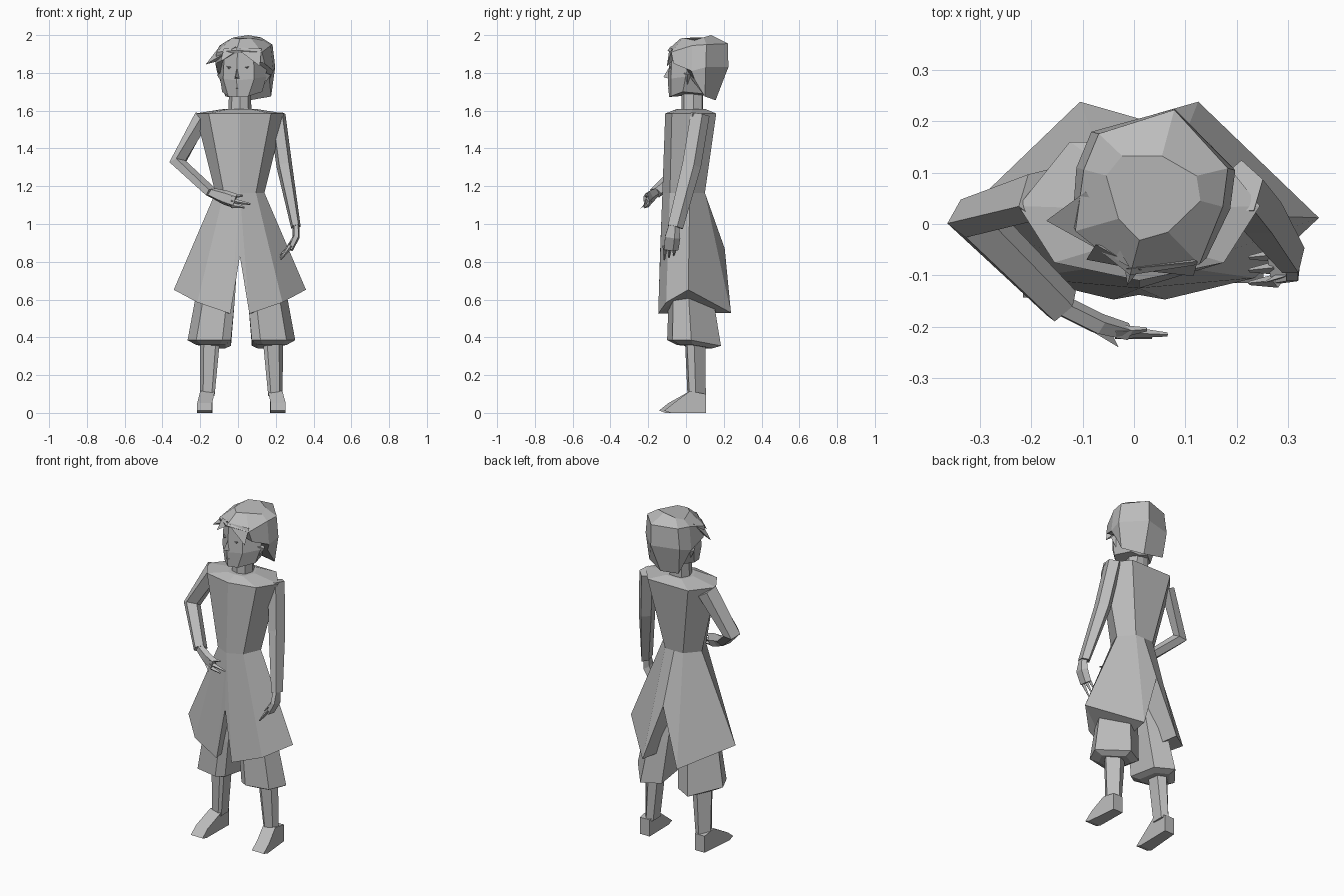
import bpy, bmesh, math
from mathutils import Vector, Matrix

old = bpy.data.objects.get("Cube")
if old:
    bpy.data.objects.remove(old, do_unlink=True)

grey = bpy.data.materials.new("plain_grey")
grey.use_nodes = True
GREY = (0.5, 0.5, 0.5, 1)
grey.diffuse_color = GREY
bsdf = grey.node_tree.nodes["Principled BSDF"]
bsdf.inputs["Base Color"].default_value = GREY
bsdf.inputs["Roughness"].default_value = 0.8

MID = 0.01                       # body centre line
HEAD = Matrix.Translation((0.035, 0.06, 0)) @ Matrix.Rotation(math.radians(-15), 4, 'Z')
BODY = Matrix.Translation((MID, 0, 0))


def build(name, verts, faces, mat=Matrix.Identity(4)):
    bm = bmesh.new()
    vs = [bm.verts.new(mat @ Vector(v)) for v in verts]
    for f in faces:
        bm.faces.new([vs[i] for i in f])
    bmesh.ops.recalc_face_normals(bm, faces=bm.faces)
    mesh = bpy.data.meshes.new(name)
    bm.to_mesh(mesh)
    bm.free()
    mesh.materials.append(grey)
    obj = bpy.data.objects.new(name, mesh)
    bpy.context.collection.objects.link(obj)
    return obj


def loft(name, rings, mat=Matrix.Identity(4)):
    """Skin closed rings of equal length and cap both ends."""
    n = len(rings[0])
    faces = [tuple(range(n)), tuple(range((len(rings) - 1) * n, len(rings) * n))]
    for r in range(len(rings) - 1):
        for i in range(n):
            j = (i + 1) % n
            faces.append((r * n + i, r * n + j, (r + 1) * n + j, (r + 1) * n + i))
    return build(name, [p for ring in rings for p in ring], faces, mat)


def both(half):
    """Complete a half ring running from front centre to back centre."""
    return half + [(-x, y, z) for x, y, z in half[-2:0:-1]]


def flat(half, z):
    return both([(x, y, z) for x, y in half])


def limb(name, stations, ref, sides=5):
    """Faceted tube; each station is (centre, width, thickness)."""
    pts = [Vector(s[0]) for s in stations]
    rings = []
    for i, (c, a, b) in enumerate(stations):
        t = (pts[min(i + 1, len(pts) - 1)] - pts[max(i - 1, 0)]).normalized()
        u = Vector(ref)
        u = (u - t * u.dot(t)).normalized()
        v = t.cross(u)
        rings.append([pts[i] + u * a * math.cos(k * math.tau / sides)
                      + v * b * math.sin(k * math.tau / sides) for k in range(sides)])
    return loft(name, rings)


def spike(name, base, tip, mat=Matrix.Identity(4)):
    n = len(base)
    return build(name, base + [tip],
                 [tuple(range(n))] + [(i, (i + 1) % n, n) for i in range(n)], mat)


# Tunic top, shoulders to waist
waist = [(0, -.125), (.085, -.085), (.13, .02), (.06, .1), (0, .1)]
chest = [(0, -.11), (.165, -.075), (.235, .035), (.135, .16), (0, .16)]
collar = [(0, -.045), (.05, -.04), (.08, .03), (.05, .1), (0, .1)]
loft("tunic_top", [flat(waist, 1.165), flat(chest, 1.585), flat(collar, 1.61)], BODY)

# Skirt of the tunic, split at front and back
hem = [(.05, -.147, .525), (.225, -.105, .585), (.35, .012, .652), (.115, .238, .53)]
notches = [(0, -.138, .83), (0, .205, .87)]
skirt_faces = [(0, 9, 5), (0, 5, 6, 1), (1, 6, 7, 2), (2, 7, 8, 3), (3, 8, 10, 4),
               (5, 6, 7), (5, 7, 8), (9, 5, 8, 10), (0, 9, 10, 4), (0, 1, 2, 3, 4)]
for side, word in ((1, "left"), (-1, "right")):
    pts = [(x, y, 1.165) for x, y in waist] + hem + notches
    build("skirt_" + word, [(side * x, y, z) for x, y, z in pts], skirt_faces, BODY)


def leg_ring(x0, x1, y0, y1, zf, zb):
    """Leg section with a ridge down the back."""
    w, d = x1 - x0, y1 - y0
    return [(x0, y0 + .1 * d, zf), (x0 + .2 * w, y0, zf), (x1 - .2 * w, y0 + .1 * d, zf),
            (x1, y0 + .45 * d, zf), (x0 + .45 * w, y1, zb), (x0, y1 - .2 * d, zb)]


# Legs: breeches, shins, feet
for side, word, toe in ((1, "left", -.115), (-1, "right", -.143)):
    place = Matrix.Translation((.018, 0, 0)) @ Matrix.Diagonal((side, 1, 1, 1))
    loft("breeches_" + word, [leg_ring(.02, .18, -.07, .1, .82, .82),
                              leg_ring(.035, .245, -.092, .145, .6, .6),
                              leg_ring(.055, .285, -.1, .185, .385, .355),
                              leg_ring(.085, .24, -.05, .14, .36, .342)], place)
    loft("shin_" + word, [leg_ring(.115, .22, -.005, .102, .37, .37),
                          leg_ring(.142, .218, .008, .105, .09, .09)], place)
    # Wedge feet, toes slightly outward
    foot = []
    for heel, ankle, tip in ((.152, .14, .155), (.216, .218, .234)):
        foot.append([(tip, toe, .012), (tip, toe + .035, 0), (heel, .105, 0),
                     (heel, .105, .1), (ankle, .02, .115), (tip, toe + .05, .052)])
    loft("foot_" + word, foot, place)

# Hanging left arm
limb("left_sleeve", [((.208, .07, 1.58), .055, .045), ((.245, .025, 1.31), .055, .044),
                     ((.306, -.06, .985), .045, .027)], (0, 1, 0))
limb("left_hand", [((.308, -.065, 1.0), .028, .018), ((.307, -.075, .93), .045, .02),
                   ((.275, -.082, .865), .042, .017)], (0, 1, 0))
for i in range(3):
    y = -.11 + i * .025
    limb("left_finger_%d" % i, [((.28, y, .885), .014, .013),
                                ((.225, y - .005, .81 + .012 * i), .004, .004)], (0, 1, 0), 4)
spike("left_thumb", [(.3, -.1, .95), (.305, -.08, .92), (.29, -.105, .92)], (.25, -.115, .87))

# Bent right arm, hand in front of the waist
limb("right_sleeve", [((-.185, .06, 1.565), .06, .04), ((-.318, .015, 1.325), .05, .042),
                      ((-.14, -.16, 1.165), .04, .03)], (.6, .8, 0))
limb("right_hand", [((-.15, -.155, 1.17), .022, .026), ((-.07, -.195, 1.14), .022, .04),
                    ((-.015, -.21, 1.122), .018, .04)], (.3, 1, 0))
for i, tip in enumerate(((.025, -.205, 1.15), (.065, -.215, 1.105), (.035, -.22, 1.088))):
    limb("right_finger_%d" % i, [((-.035, -.21, 1.148 - .024 * i), .014, .015),
                                 (tip, .004, .005)], (.3, 1, 0), 4)
spike("right_thumb", [(-.1, -.18, 1.14), (-.06, -.18, 1.12), (-.08, -.21, 1.12)],
      (-.03, -.24, 1.083))

# Neck
neck = [(0, -.025), (.045, -.01), (.062, .04), (.04, .085), (0, .09)]
loft("neck", [flat(neck, 1.59), flat([(x * .9, y) for x, y in neck], 1.73)], BODY)

# Face with a central ridge, turned slightly to the right
loft("face", [both([(0, -.155, 1.672), (.055, -.13, 1.676), (.11, -.05, 1.7),
                    (.05, .04, 1.69), (0, .04, 1.68)]),
              both([(0, -.162, 1.76), (.085, -.122, 1.77), (.128, -.03, 1.78),
                    (.06, .08, 1.76), (0, .08, 1.76)]),
              both([(0, -.148, 1.91), (.08, -.118, 1.9), (.125, 0, 1.9),
                    (.06, .08, 1.9), (0, .08, 1.9)])], HEAD)
spike("nose", [(0, -.154, 1.83), (.016, -.148, 1.768), (-.016, -.148, 1.768)],
      (0, -.186, 1.778), HEAD)
spike("mouth", [(-.022, -.145, 1.722), (.022, -.145, 1.722), (0, -.155, 1.714)],
      (0, -.164, 1.72), HEAD)

# Eyes and ears
for side, word in ((1, "left"), (-1, "right")):
    m = HEAD @ Matrix.Diagonal((side, 1, 1, 1))
    spike("eye_" + word, [(.03, -.138, 1.832), (.066, -.125, 1.836), (.05, -.133, 1.818)],
          (.05, -.143, 1.83), m)
    spike("ear_" + word, [(.12, -.045, 1.8), (.12, .0, 1.8), (.11, -.025, 1.735)],
          (.148, -.015, 1.79), m)

# Hair cap, longer at the back
loft("hair_cap", [
    both([(0, -.11, 1.885), (.1, -.08, 1.86), (.13, .02, 1.765), (.125, .075, 1.675), (0, .1, 1.655)]),
    both([(0, -.14, 1.9), (.135, -.095, 1.85), (.155, .01, 1.81), (.145, .085, 1.83), (0, .17, 1.83)]),
    both([(0, -.165, 1.92), (.125, -.11, 1.91), (.14, .01, 1.945), (.13, .085, 1.95), (0, .168, 1.955)]),
    both([(0, -.095, 1.98), (.05, -.065, 1.985), (.095, .01, 1.972), (.075, .055, 1.988), (0, .075, 2.0)]),
], HEAD)

# Fringe locks swept from the parting
locks = {
    "fringe_right": ([(-.005, -.15, 1.94), (-.125, -.03, 1.945), (-.09, -.09, 1.87)], (-.185, -.105, 1.845)),
    "fringe_middle": ([(.02, -.15, 1.93), (-.08, -.125, 1.93), (-.03, -.12, 1.9)], (-.09, -.158, 1.86)),
    "fringe_left": ([(-.01, -.155, 1.935), (.12, -.105, 1.93), (.08, -.1, 1.88)], (.12, -.135, 1.835)),
}
for name, (base, tip) in locks.items():
    spike(name, base, tip, HEAD)
